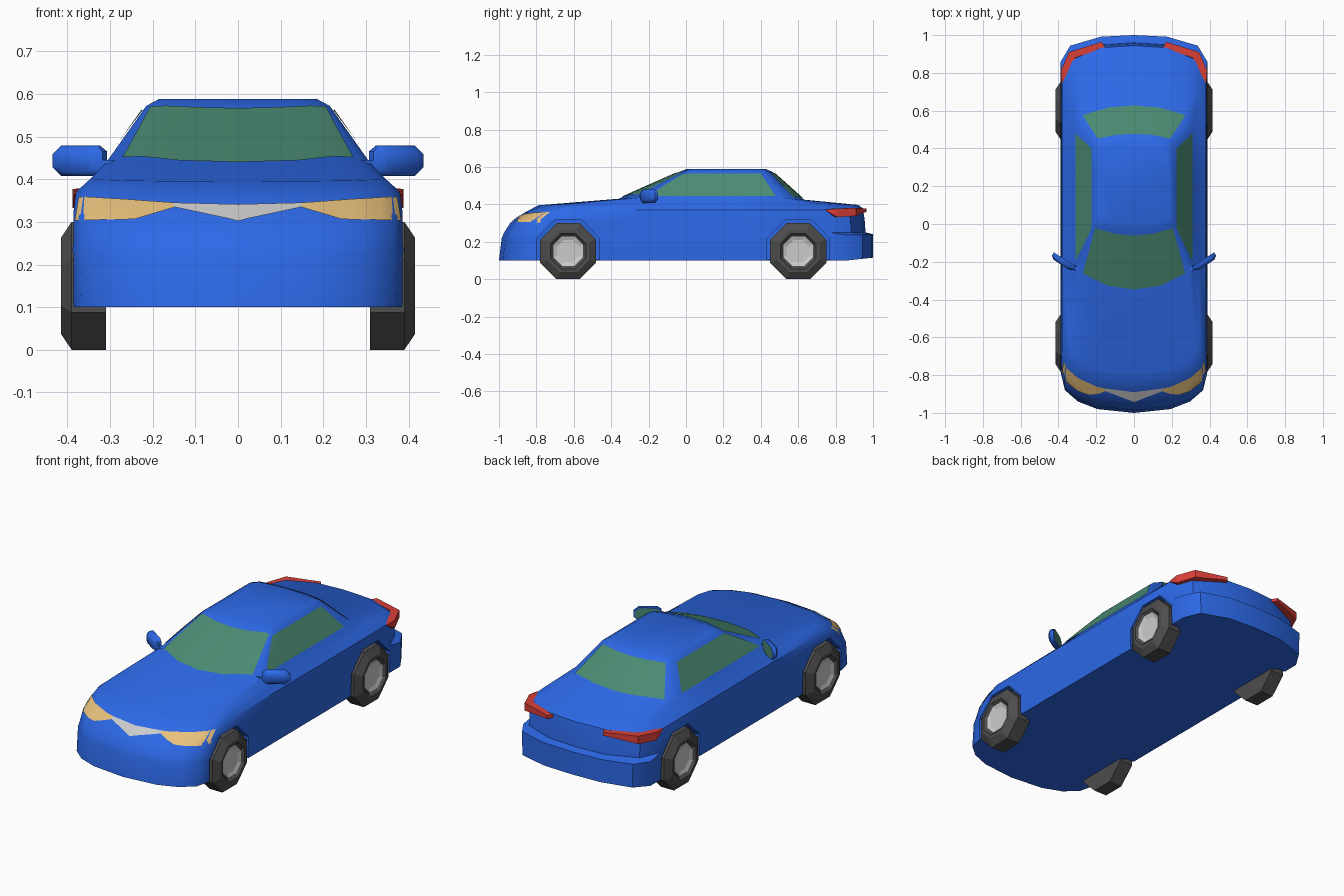
import bpy, bmesh, math
from mathutils import Vector, Matrix
from mathutils.bvhtree import BVHTree

if "Cube" in bpy.data.objects:
    bpy.data.objects.remove(bpy.data.objects["Cube"])


def material(name, rgb):
    m = bpy.data.materials.new(name)
    m.diffuse_color = (*rgb, 1)
    m.use_nodes = True
    m.node_tree.nodes["Principled BSDF"].inputs["Base Color"].default_value = m.diffuse_color
    return m


BLUE = material("blue_paint", (0.025, 0.14, 0.8))
GLASS = material("green_glass", (0.07, 0.26, 0.17))
DARK = material("rubber", (0.075, 0.075, 0.075))
AMBER = material("headlight", (0.8, 0.53, 0.2))
RED = material("red_light", (0.7, 0.05, 0.04))


def make(name, verts, faces, mat=None):
    me = bpy.data.meshes.new(name)
    me.from_pydata([tuple(v) for v in verts], [], faces)
    bm = bmesh.new()
    bm.from_mesh(me)
    bmesh.ops.recalc_face_normals(bm, faces=bm.faces)
    bm.to_mesh(me)
    bm.free()
    ob = bpy.data.objects.new(name, me)
    bpy.context.collection.objects.link(ob)
    if mat:
        me.materials.append(mat)
    return ob


def loft(name, rings, mat=None):
    n = len(rings[0])
    verts = [p for r in rings for p in r]
    faces = [(i * n + j, i * n + (j + 1) % n, (i + 1) * n + (j + 1) % n, (i + 1) * n + j)
             for i in range(len(rings) - 1) for j in range(n)]
    faces += [tuple(range(n)), tuple(range(len(verts) - n, len(verts)))]
    return make(name, verts, faces, mat)


def select(ob):
    bpy.ops.object.select_all(action='DESELECT')
    ob.select_set(True)
    bpy.context.view_layer.objects.active = ob


def smooth(ob, deg):
    select(ob)
    bpy.ops.object.shade_smooth_by_angle(angle=math.radians(deg))


# Body shell: stacked plan outlines from sill to roof
FRONT = [(0, 0), (.5, .1), (.77, .3), (.95, .6), (1, 1)]
REAR = [(1, 1), (.87, .4), (.45, .06), (0, 0)]


def outline(hw, yf, df, yr, dr, zf, zs, zr):
    half = [(hw * x, yf + df * d, zf + (zs - zf) * d) for x, d in FRONT]
    y0, y1 = yf + df, yr - dr
    half += [(hw, y0 + (y1 - y0) * t, zs) for t in (1 / 3, 2 / 3)]
    half += [(hw * x, yr - dr * d, zr + (zs - zr) * d) for x, d in REAR]
    return half + [(-x, y, z) for x, y, z in half[-2:0:-1]]


levels = [
    (.385, -1.0, .20, 1.0, .14, .10, .10, .115),
    (.388, -.985, .20, 1.0, .14, .22, .235, .24),
    (.386, -.975, .20, .96, .19, .245, .25, .25),
    (.386, -.94, .20, .955, .19, .30, .32, .32),
    (.380, -.865, .20, .945, .19, .355, .37, .38),
    (.345, -.79, .20, .92, .19, .395, .402, .397),
    (.310, -.36, .14, .63, .12, .43, .438, .425),
    (.215, -.04, .05, .465, .05, .572, .572, .572),
    (.185, .0, .05, .43, .04, .588, .588, .588)]
body = loft("body", [outline(*l) for l in levels], BLUE)
bm = bmesh.new()
bm.from_mesh(body.data)
bmesh.ops.triangulate(bm, faces=bm.faces)
tree = BVHTree.FromBMesh(bm)


# Panels laid on the body by casting rays between two edge lines
def along(line, t):
    s = t * (len(line) - 1)
    i = min(int(s), len(line) - 2)
    return Vector(line[i]).lerp(Vector(line[i + 1]), s - i)


def panel(name, a, b, place, direction, mat, nu=12, nv=4):
    verts = []
    for j in range(nv + 1):
        for i in range(nu + 1):
            p = along(a, i / nu).lerp(along(b, i / nu), j / nv)
            start = Vector(place(p))
            hit, nor, _, _ = tree.ray_cast(start, Vector(direction))
            if hit is None:
                hit, nor, _, _ = tree.find_nearest(start + Vector(direction) * 1.25)
            verts.append(hit + nor * .004)
    w = nu + 1
    faces = [(j * w + i, j * w + i + 1, (j + 1) * w + i + 1, (j + 1) * w + i)
             for j in range(nv) for i in range(nu)]
    ob = make(name, verts, faces, mat)
    if sum((f.normal.dot(Vector(direction)) for f in ob.data.polygons)) > 0:
        ob.data.flip_normals()
    smooth(ob, 40)
    return ob


def from_top(p): return (p.x, p.y, 2)
def from_front(p): return (p.x, -2, p.y)


DOWN, BACK = (0, 0, -1), (0, 1, 0)
panel("windshield", [(-.205, -.02), (-.1, -.05), (0, -.06), (.1, -.05), (.205, -.02)],
      [(-.27, -.26), (-.14, -.325), (0, -.345), (.14, -.325), (.27, -.26)], from_top, DOWN, GLASS)
panel("rear_window", [(-.19, .45), (-.09, .47), (0, .475), (.09, .47), (.19, .45)],
      [(-.27, .575), (-.13, .615), (0, .625), (.13, .615), (.27, .575)], from_top, DOWN, GLASS)
panel("grille", [(-.15, .342), (0, .338), (.15, .342)],
      [(-.15, .332), (0, .30), (.15, .332)], from_front, BACK, None)
for s, side in ((1, "right"), (-1, "left")):
    panel(side + "_side_window", [(s * .222, -.02), (s * .222, .40)],
          [(s * .307, -.2), (s * .307, .48)], from_top, DOWN, GLASS)
    panel(side + "_headlight", [(s * .15, .342), (s * .26, .35), (s * .37, .357)],
          [(s * .15, .331), (s * .24, .304), (s * .379, .303)], from_front, BACK, AMBER)

    # Wrap-around tail light
    cols = [(.384, .75, .372, .366), (.388, .81, .377, .332),
            (.345, .91, .381, .338), (.17, .965, .378, .36)]
    rings = [[(s * x, y, zb), (s * x, y, zt), (s * x * .9, y - .03, zt), (s * x * .9, y - .03, zb)]
             for x, y, zt, zb in cols]
    loft(side + "_tail_light", rings, RED)

    # Door mirror: tapered eight-sided shell, glass on the back, short arm
    centre = Vector((.372, -.198, .443))
    u, w = Vector((.84, .54, 0)), Vector((.54, -.84, 0))
    shape = [(-.07, -.022), (-.05, -.036), (.045, -.036), (.07, -.015),
             (.07, .015), (.045, .036), (-.05, .036), (-.07, .022)]

    def mirror_ring(depth, k):
        pts = [centre + u * a * k + w * depth + Vector((0, 0, b * k)) for a, b in shape]
        return [(s * p.x, p.y, p.z) for p in pts]
    smooth(loft(side + "_mirror_shell", [mirror_ring(-.012, 1), mirror_ring(.008, 1),
                                         mirror_ring(.022, .7)], BLUE), 50)
    glass = make(side + "_mirror_glass", mirror_ring(-.0135, .88), [tuple(range(8))], GLASS)
    if glass.data.polygons[0].normal.y < 0:
        glass.data.flip_normals()
    arm = [[(s * x, y + dy, z) for dy, z in ((-.012, .425), (.012, .425), (.012, .445), (-.012, .445))]
           for x, y in ((.26, -.255), (.335, -.222))]
    loft(side + "_mirror_arm", arm, BLUE)


# Octagonal wheels, hubs and arch cut-outs
def octagon(s, x, r, y):
    return [(s * x, y + r * math.cos(math.pi * (k + .5) / 4), .15 + r * math.sin(math.pi * (k + .5) / 4))
            for k in range(8)]


for s, side in ((1, "right"), (-1, "left")):
    for y, end in ((-.63, "front"), (.6, "rear")):
        name = end + "_" + side
        cutter = loft("arch_cutter", [octagon(s, .33, .181, y), octagon(s, .5, .181, y)])
        cutter.hide_render = True
        select(body)
        mod = body.modifiers.new("arch", 'BOOLEAN')
        mod.operation, mod.solver, mod.object = 'DIFFERENCE', 'EXACT', cutter
        bpy.ops.object.modifier_apply(modifier=mod.name)
        bpy.data.objects.remove(cutter)
        tyre = [(.31, .1623), (.39, .1623), (.415, .122), (.415, .103), (.40, .09), (.395, .08)]
        loft(name + "_tyre", [octagon(s, x, r, y) for x, r in tyre], DARK)
        hub = [(.39, .086), (.405, .086), (.397, .064)]
        loft(name + "_hub", [octagon(s, x, r, y) for x, r in hub])
smooth(body, 40)
